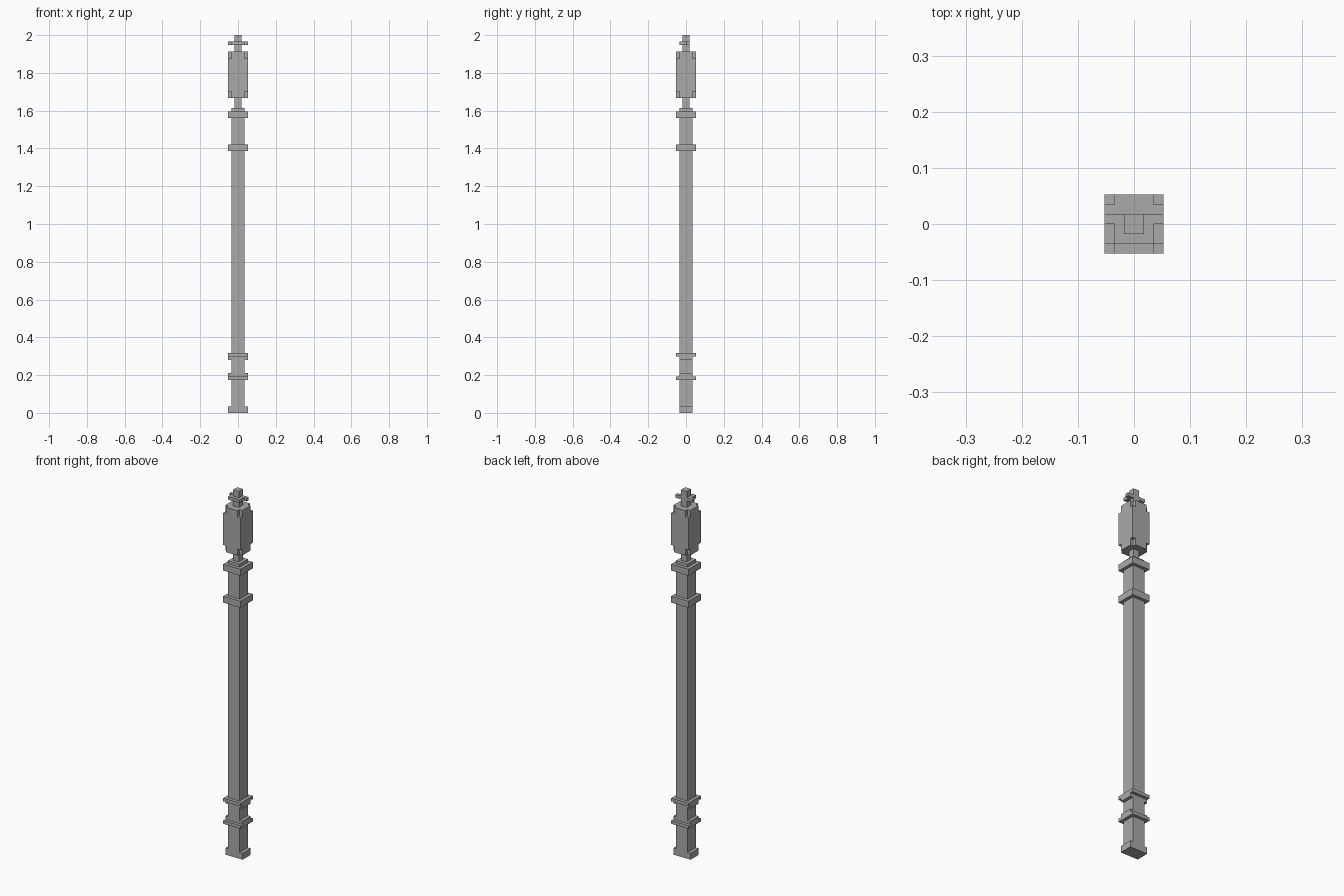
import bpy
import bmesh

U = 2 / 114            # half-block module used for every size
CORE, WIDE = 2 * U, 3 * U

cube = bpy.data.objects.get("Cube")
if cube:
    bpy.data.objects.remove(cube, do_unlink=True)

grey = bpy.data.materials.new("plain_grey")
grey.use_nodes = True
colour = (0.4, 0.4, 0.4, 1)
grey.diffuse_color = colour
grey.node_tree.nodes["Principled BSDF"].inputs["Base Color"].default_value = colour


def rect(x, y):
    return [(-x, -y), (x, -y), (x, y), (-x, y)]


def prism(name, *layers):
    """Stack of upright prisms; each layer is (outline, bottom, top) with heights in modules."""
    bm = bmesh.new()
    for outline, bottom, top in layers:
        face = bm.faces.new([bm.verts.new((x, y, bottom * U)) for x, y in outline])
        raised = bmesh.ops.extrude_face_region(bm, geom=[face])["geom"]
        verts = [v for v in raised if isinstance(v, bmesh.types.BMVert)]
        bmesh.ops.translate(bm, verts=verts, vec=(0, 0, (top - bottom) * U))
    bmesh.ops.recalc_face_normals(bm, faces=bm.faces)
    mesh = bpy.data.meshes.new(name)
    bm.to_mesh(mesh)
    bm.free()
    mesh.materials.append(grey)
    obj = bpy.data.objects.new(name, mesh)
    bpy.context.collection.objects.link(obj)
    return obj


square = rect(WIDE, WIDE)
slab = rect(WIDE, CORE)
shaft = rect(CORE, CORE)
pin = rect(U, U)

# Post and foot
prism("foot", (slab, 0, 2))
prism("shaft", (shaft, 2, 89))

# Lower collars, each a full ring with a side lip
prism("lower_collar", (square, 10, 11), (slab, 11, 12))
prism("middle_collar", (slab, 16, 17), (square, 17, 18))

# Upper collars and cap
prism("upper_collar", (square, 79, 81))
prism("top_collar", (square, 89, 91))
prism("cap", (shaft, 91, 92))
prism("neck", (pin, 92, 95))

# Head block with notched corners at both ends
notched = [(-CORE, -WIDE), (CORE, -WIDE), (CORE, -CORE), (WIDE, -CORE),
           (WIDE, CORE), (CORE, CORE), (CORE, WIDE), (-CORE, WIDE),
           (-CORE, CORE), (-WIDE, CORE), (-WIDE, -CORE), (-CORE, -CORE)]
prism("head", (notched, 95, 97), (square, 97, 107), (notched, 107, 109))

# Finial: pin with a T-shaped cross plate
prism("finial_pin", (pin, 109, 114))
plate = [(-CORE, -CORE), (CORE, -CORE), (CORE, 0), (WIDE, 0),
         (WIDE, U), (-WIDE, U), (-WIDE, 0), (-CORE, 0)]
prism("finial_plate", (plate, 111, 112))
